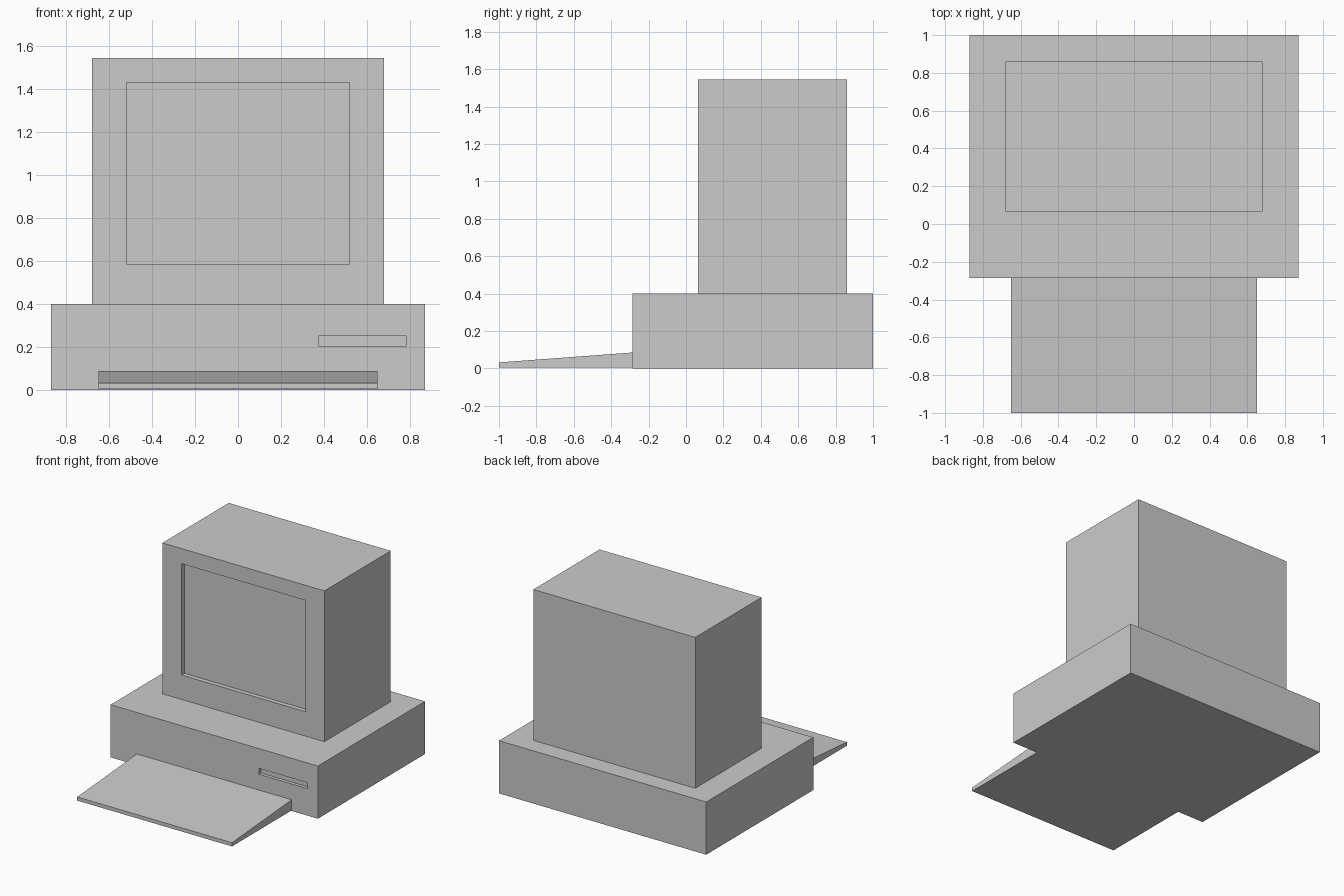
import bpy, bmesh
from mathutils import Vector

default = bpy.data.objects.get("Cube")
if default:
    bpy.data.objects.remove(default, do_unlink=True)

# One plain grey for every part
grey = bpy.data.materials.new("light_grey")
grey.use_nodes = True
colour = (0.6, 0.6, 0.6, 1.0)
grey.diffuse_color = colour
grey.node_tree.nodes["Principled BSDF"].inputs["Base Color"].default_value = colour


def box(lo, hi):
    """Mesh of a box between two opposite corners."""
    lo, hi = Vector(lo), Vector(hi)
    bm = bmesh.new()
    bmesh.ops.create_cube(bm, size=1)
    for v in bm.verts:
        v.co = (lo + hi) / 2 + v.co * (hi - lo)
    return bm


def recess_front(bm, x0, x1, z0, z1, depth):
    """Inset the front face to a rectangle and push it inwards."""
    front = min(bm.faces, key=lambda f: f.calc_center_median().y)
    middle = front.calc_center_median()
    bmesh.ops.inset_individual(bm, faces=[front], thickness=0.01)
    for v in front.verts:
        v.co.x = x0 if v.co.x < middle.x else x1
        v.co.z = z0 if v.co.z < middle.z else z1
    bmesh.ops.inset_individual(bm, faces=[front], thickness=0)
    for v in front.verts:
        v.co.y += depth


def finish(name, bm):
    bmesh.ops.recalc_face_normals(bm, faces=bm.faces)
    mesh = bpy.data.meshes.new(name)
    bm.to_mesh(mesh)
    bm.free()
    mesh.materials.append(grey)
    bpy.context.collection.objects.link(bpy.data.objects.new(name, mesh))


# Desktop case with a disk drive slot
case = box((-0.87, -0.285, 0), (0.87, 1, 0.4))
recess_front(case, 0.375, 0.785, 0.205, 0.25, 0.025)
finish("computer_case", case)

# Monitor with a sunken screen
monitor = box((-0.68, 0.065, 0.4), (0.68, 0.86, 1.545))
recess_front(monitor, -0.52, 0.52, 0.585, 1.43, 0.035)
finish("monitor", monitor)

# Wedge keyboard, thin at the front edge
keyboard = box((-0.65, -1, 0.004), (0.65, -0.285, 0.085))
for v in keyboard.verts:
    if v.co.y < -0.9 and v.co.z > 0.05:
        v.co.z = 0.032
finish("keyboard", keyboard)
